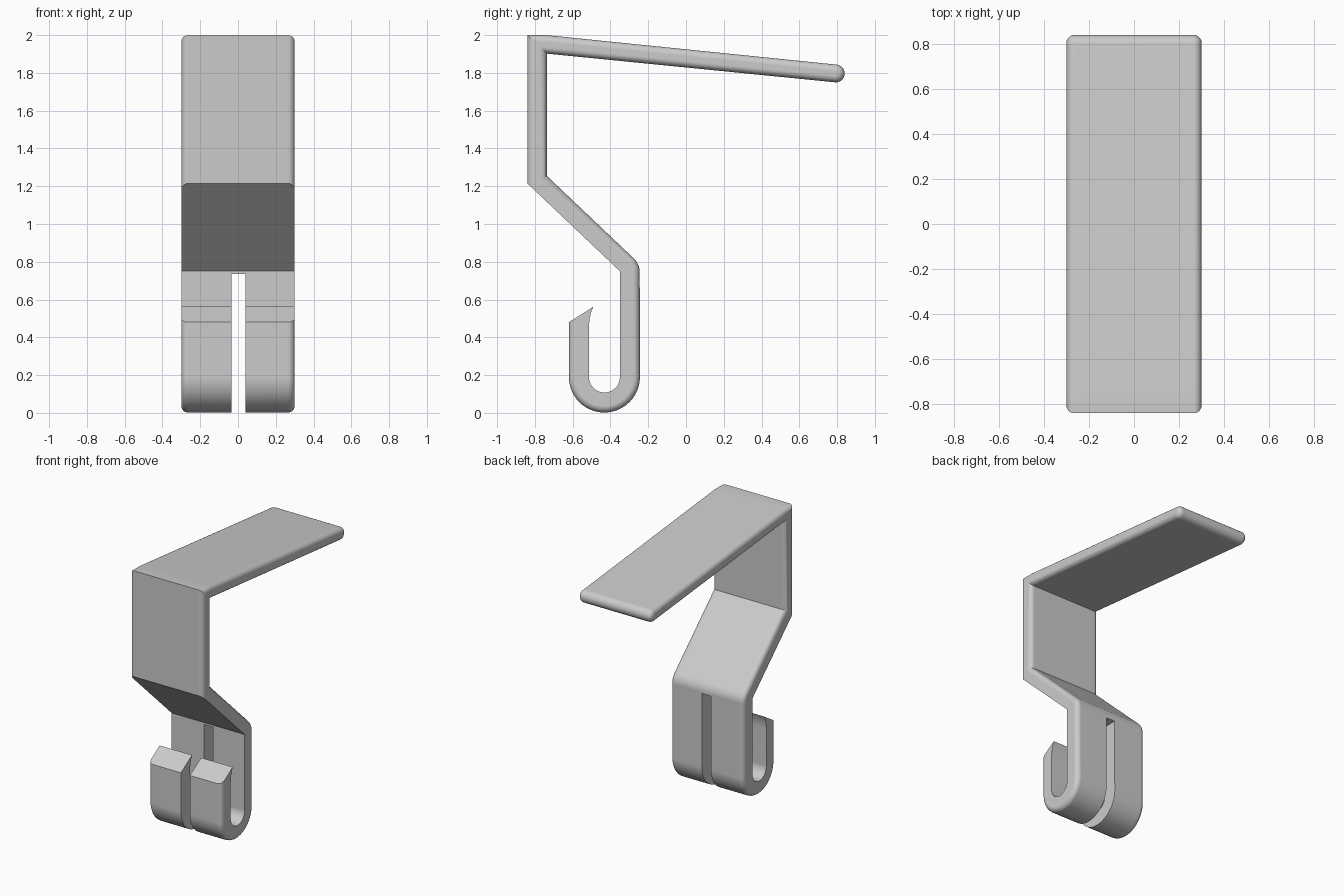
import bpy, bmesh, math

if "Cube" in bpy.data.objects:
    bpy.data.objects.remove(bpy.data.objects["Cube"])

HALF = 0.30      # half width of the strip
ROUND = 0.035    # rounding of the long edges


def arc(cy, cz, r, a0, a1, n):
    """Points on an arc in the side plane, angles in degrees."""
    out = []
    for i in range(n + 1):
        a = math.radians(a0 + (a1 - a0) * i / n)
        out.append((cy + r * math.cos(a), cz + r * math.sin(a)))
    return out


# Outer side that gets rounded edges: hook tip, hook bottom, neck, brace, arm, plate
rounded = [(-0.62, 0.48)]
rounded += arc(-0.432, 0.19, 0.188, 180, 360, 28)
rounded += arc(-0.345, 0.745, 0.10, 0, 47, 8)
rounded += [(-0.737, 1.255), (-0.737, 1.902)]
rounded += arc(0.793, 1.797, 0.047, -96, 84, 14)
rounded += [(-0.74, 2.0), (-0.84, 2.0), (-0.84, 1.215)]

# Inner side that stays sharp: brace underside, hook inside, curved lip
sharp = [(-0.35, 0.75)]
sharp += arc(-0.432, 0.19, 0.082, 0, -180, 20)
sharp += [(-0.514, 0.46), (-0.51, 0.50), (-0.503, 0.532), (-0.49, 0.562)]
profile = rounded + sharp

# Strip: side profile extruded across the width
bm = bmesh.new()
left = [bm.verts.new((-HALF, y, z)) for y, z in profile]
right = [bm.verts.new((HALF, y, z)) for y, z in profile]
n = len(profile)
bm.faces.new(left)
bm.faces.new(list(reversed(right)))
for i in range(n):
    j = (i + 1) % n
    bm.faces.new((left[j], left[i], right[i], right[j]))
bmesh.ops.recalc_face_normals(bm, faces=bm.faces)

# Round the long edges of the outer side
edges = [bm.edges.get((ring[i], ring[i + 1]))
         for ring in (left, right) for i in range(len(rounded) - 1)]
bmesh.ops.bevel(bm, geom=edges, offset=ROUND, offset_type='OFFSET', segments=5,
                profile=0.5, affect='EDGES', clamp_overlap=False)
mesh = bpy.data.meshes.new("hanger_strip")
bm.to_mesh(mesh)
bm.free()
strip = bpy.data.objects.new("hanger_strip", mesh)
bpy.context.collection.objects.link(strip)

grey = bpy.data.materials.new("light grey")
grey.diffuse_color = (0.6, 0.6, 0.6, 1)
grey.use_nodes = True
grey.node_tree.nodes["Principled BSDF"].inputs["Base Color"].default_value = grey.diffuse_color
mesh.materials.append(grey)

# Slot through the hook and neck
bpy.ops.mesh.primitive_cube_add(size=1, location=(0.003, -0.43, 0.3175))
cutter = bpy.context.object
cutter.name = "slot_cutter"
cutter.scale = (0.074, 0.6, 0.835)
cutter.hide_render = True
bpy.context.view_layer.update()

bpy.ops.object.select_all(action='DESELECT')
strip.select_set(True)
bpy.context.view_layer.objects.active = strip
cut = strip.modifiers.new("slot", 'BOOLEAN')
cut.operation = 'DIFFERENCE'
cut.solver = 'EXACT'
cut.object = cutter
bpy.ops.object.modifier_apply(modifier=cut.name)
bpy.data.objects.remove(cutter, do_unlink=True)

bpy.ops.object.shade_smooth_by_angle(angle=math.radians(28))
flat = strip.modifiers.new("even_normals", 'WEIGHTED_NORMAL')
flat.keep_sharp = True
